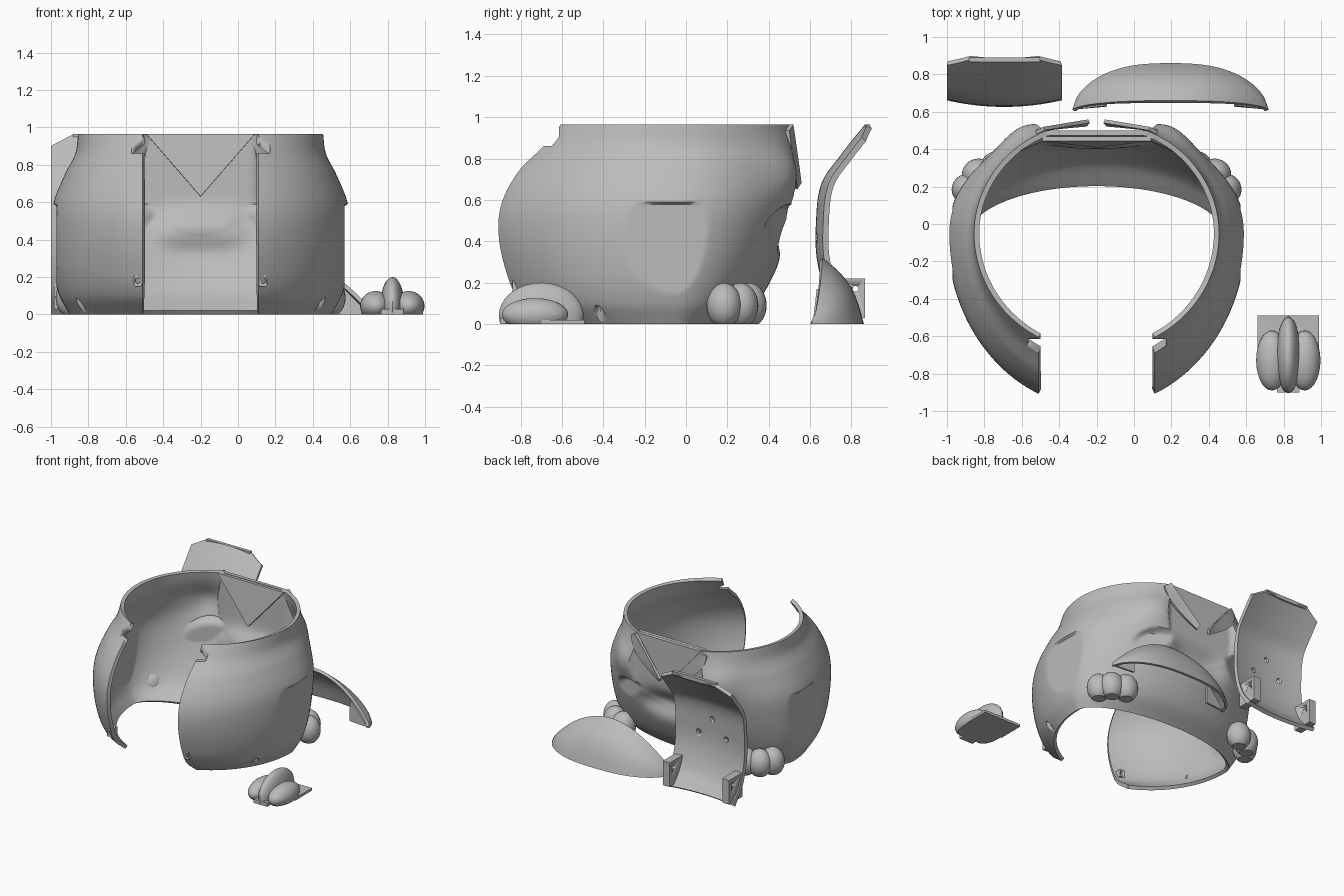
import bpy, bmesh, math
from mathutils import Vector

if "Cube" in bpy.data.objects:
    bpy.data.objects.remove(bpy.data.objects["Cube"])

grey = bpy.data.materials.new("plain grey")
grey.use_nodes = True
grey.diffuse_color = (0.5, 0.5, 0.5, 1)
grey.node_tree.nodes["Principled BSDF"].inputs["Base Color"].default_value = (0.5, 0.5, 0.5, 1)

CX, CY, GAP, TOP = -0.2, -0.05, 0.31, 0.965
# height, half width, front depth, back depth
RINGS = [(0, .70, .70, .27), (.1, .755, .82, .39), (.25, .79, .89, .48), (.45, .80, .93, .56),
         (.6, .785, .91, .60), (.75, .725, .83, .61), (.86, .67, .72, .61), (TOP, .655, .63, .60)]
# depth profile of the loose panel: height, y
PANEL = [(0, .78), (.12, .69), (.3, .635), (.48, .628), (.68, .655), (.82, .75), (TOP, .865)]


def spline(table, z):
    """Smooth interpolation of the table columns at a height."""
    i = max(k for k in range(len(table) - 1) if table[k][0] <= z + 1e-6)
    lo, hi = table[i], table[i + 1]
    before, after = table[max(i - 1, 0)], table[min(i + 2, len(table) - 1)]
    span = hi[0] - lo[0]
    t = (z - lo[0]) / span
    h = t * t * (3 - 2 * t)
    out = []
    for c in range(1, len(lo)):
        m0 = (hi[c] - before[c]) / (hi[0] - before[0]) * span
        m1 = (after[c] - lo[c]) / (after[0] - lo[0]) * span
        out.append(lo[c] * (1 - h) + hi[c] * h + m0 * t * (1 - t) ** 2 - m1 * t * t * (1 - t))
    return out


def skin(t, z):
    """Point of the body surface; t = 0 is the front, pi the back."""
    a, bf, bb = spline(RINGS, z)
    x, c = a * math.sin(t), math.cos(t)
    y = CY - (bf if c > 0 else bb) * c
    ax = abs(x)
    if c < 0:
        y += .06 * math.exp(-((ax - .42) / .14) ** 2 - ((z - .73) / .14) ** 2)
        y = min(y, .5 + max(0, ax - .28) * .8)          # flat chest
        # crease where the belly meets the arms
        y -= .07 * math.exp(-((z - .45) / .09) ** 2 - (ax / .24) ** 4)
        # hand seats, fading at their rims
        d = ((ax - .34) / .2) ** 2 + ((z - .42) / .16) ** 2
        y -= max(0, y - (.54 - .4 * ax) / .9) * min(1, max(0, 1 - d) * 3)
    if -.42 < y < .11 and .07 < z < .585:               # flat arm seats
        x = math.copysign(min(ax, .77), x)
    return Vector((x + CX, y, z))


def finish(name, bm, thickness=0, offset=-1):
    bmesh.ops.recalc_face_normals(bm, faces=bm.faces)
    me = bpy.data.meshes.new(name)
    bm.to_mesh(me)
    bm.free()
    me.materials.append(grey)
    ob = bpy.data.objects.new(name, me)
    bpy.context.collection.objects.link(ob)
    bpy.ops.object.select_all(action="DESELECT")
    bpy.context.view_layer.objects.active = ob
    ob.select_set(True)
    if thickness:
        m = ob.modifiers.new("thickness", "SOLIDIFY")
        m.thickness, m.offset = thickness, offset
        bpy.ops.object.modifier_apply(modifier=m.name)
        for v in ob.data.vertices:              # level rims
            v.co.z = min(TOP, max(0, v.co.z))
    bpy.ops.object.shade_smooth_by_angle(angle=math.radians(35))
    return ob


def sheet(name, point, nu, nv, thickness, offset=-1):
    """Grid surface from point(u, v) with thickness."""
    bm = bmesh.new()
    g = [[bm.verts.new(point(i / nu, j / nv)) for i in range(nu + 1)] for j in range(nv + 1)]
    for j in range(nv):
        for i in range(nu):
            bm.faces.new((g[j][i], g[j][i + 1], g[j + 1][i + 1], g[j + 1][i]))
    return finish(name, bm, thickness, offset)


def plate(name, corners, thickness):
    bm = bmesh.new()
    bm.faces.new([bm.verts.new(p) for p in corners])
    return finish(name, bm, thickness, 0)


def box(name, lo, hi):
    bm = bmesh.new()
    bmesh.ops.create_cube(bm, size=1)
    for v in bm.verts:
        v.co = Vector(tuple(a + (b - a) * (c + .5) for a, b, c in zip(lo, hi, v.co)))
    return finish(name, bm)


def rod(name, centre, axis, r, depth, r2=None):
    bm = bmesh.new()
    bmesh.ops.create_cone(bm, cap_ends=True, segments=20, radius1=r, radius2=r if r2 is None else r2, depth=depth)
    turn = Vector((0, 0, 1)).rotation_difference(Vector(axis))
    for v in bm.verts:
        v.co = turn @ v.co + Vector(centre)
    return finish(name, bm)


def cut(ob, cutter):
    m = ob.modifiers.new("cut", "BOOLEAN")
    m.operation, m.object, m.solver = "DIFFERENCE", cutter, "EXACT"
    bpy.context.view_layer.objects.active = ob
    bpy.ops.object.modifier_apply(modifier=m.name)
    bpy.data.objects.remove(cutter)


def lobe(name, centre, size):
    """Ellipsoid trimmed at the floor."""
    bm = bmesh.new()
    bmesh.ops.create_uvsphere(bm, u_segments=28, v_segments=18, radius=1)
    for v in bm.verts:
        v.co = Vector(tuple(c + s * p for c, s, p in zip(centre, size, v.co)))
    cutres = bmesh.ops.bisect_plane(bm, geom=bm.verts[:] + bm.edges[:] + bm.faces[:],
                                    plane_co=(0, 0, 0), plane_no=(0, 0, 1), clear_inner=True)
    rim = [e for e in cutres["geom_cut"] if isinstance(e, bmesh.types.BMEdge)]
    bmesh.ops.contextual_create(bm, geom=rim)
    return finish(name, bm)


def body_point(u, v):
    z = TOP * v
    t0 = math.asin(GAP / spline(RINGS, z)[0])
    return skin(t0 + u * (2 * math.pi - 2 * t0), z)


# Body shell with open front, top and bottom
body = sheet("body_shell", body_point, 200, 80, .028)
cut(body, rod("hole_cutter", (CX, -.26, .24), (1, 0, 0), .025, 2))
for s in (-1, 1):
    x = CX + s * GAP
    xs = sorted((x - s * .02, x + s * .06))
    cut(body, box("notch_cutter", (xs[0], -.69, .86), (xs[1], -.615, 1.1)))
    cut(body, rod("slit_cutter", (CX + s * .65, -.42, .06), (0, 0, 1), .05, .16, 0))

# Joint brackets, toes and lapels on both sides
for s, side in ((-1, "right"), (1, "left")):
    xs = sorted((CX + s * (GAP + .005), CX + s * (GAP + .045)))
    bracket = box(side + "_bracket", (xs[0], -.84, .15), (xs[1], -.77, .21))
    cut(bracket, rod("pin_cutter", (sum(xs) / 2, -.8, .18), (0, 1, 0), .014, .3))
    for k, (x, y) in enumerate(((.685, .185), (.63, .265), (.53, .305))):
        lobe(f"{side}_toe_{k + 1}", (CX + s * x, y, .09), (.09, .085, .108))

    def lapel(u, v):
        x = .28 - .24 * v + u * .1 * math.sin(math.pi * (.15 + v * .8))
        return Vector((CX + s * x, .51 + .04 * v - .02 * u, TOP - .28 * v - .03 * u))
    sheet(side + "_lapel", lapel, 6, 14, .02, 0)

# Flat V-shaped chest plate
plate("chest_plate", ((CX - .29, .455, TOP), (CX + .29, .455, TOP), (CX, .42, .63)), .025)

# Loose panel that fills the front gap, gently curved across, with clipped top corners
PX = -.693


def panel_point(u, v):
    p = 2 * u - 1
    z = v * (TOP - .16 * max(0, abs(p) - .6))
    return Vector((PX + p * .307, spline(PANEL, z)[0] + .035 * p * p, z))


panel = sheet("front_panel", panel_point, 30, 48, .028)
for x, z in ((0, .55), (-.12, .42), (.12, .42)):
    cut(panel, rod("hole_cutter", (PX + x, .65, z), (0, 1, 0), .02, .3))
for s, side in ((-1, "right"), (1, "left")):
    xs = sorted((PX + s * .23, PX + s * .29))
    tab = box(side + "_panel_bracket", (xs[0], .70, .03), (xs[1], .865, .22))
    cut(tab, rod("pin_cutter", (sum(xs) / 2, .82, .17), (1, 0, 0), .014, .3))
box("panel_top_tab", (PX - .19, .865, .935), (PX + .19, .89, TOP))


# Loose curved belly cover
def cover_point(u, v):
    p = 2 * u - 1
    w = max(0, 1 - abs(p) ** 2.6) ** .6
    base = Vector((.195 + .525 * p, .61 + .25 * w, 0))
    ridge = Vector((.195 + .525 * p, .61 + .05 * w, .02 + .3 * (1 - p * p)))
    bulge = Vector((0, .03, .03)) * math.sin(math.pi * v) * w
    return base.lerp(ridge, v) + bulge


sheet("belly_cover", cover_point, 48, 14, .022)
for s, side in ((-1, "right"), (1, "left")):
    plate(side + "_cover_end", [(.195 + s * x, y, z) for x, y, z in
                                ((.51, .62, 0), (.34, .635, 0), (.34, .64, .17))], .015)

# Loose three-lobed foot on a flat plate
FX = .825
lobe("foot_middle", (FX, -.70, .04), (.065, .205, .16))
for s, side in ((-1, "right"), (1, "left")):
    lobe(f"foot_{side}_lobe", (FX + s * .088, -.73, .045), (.084, .16, .08))
box("foot_plate", (FX - .165, -.7, 0), (FX + .165, -.49, .02))
box("foot_front_block", (FX - .06, -.9, 0), (FX + .06, -.7, .03))
